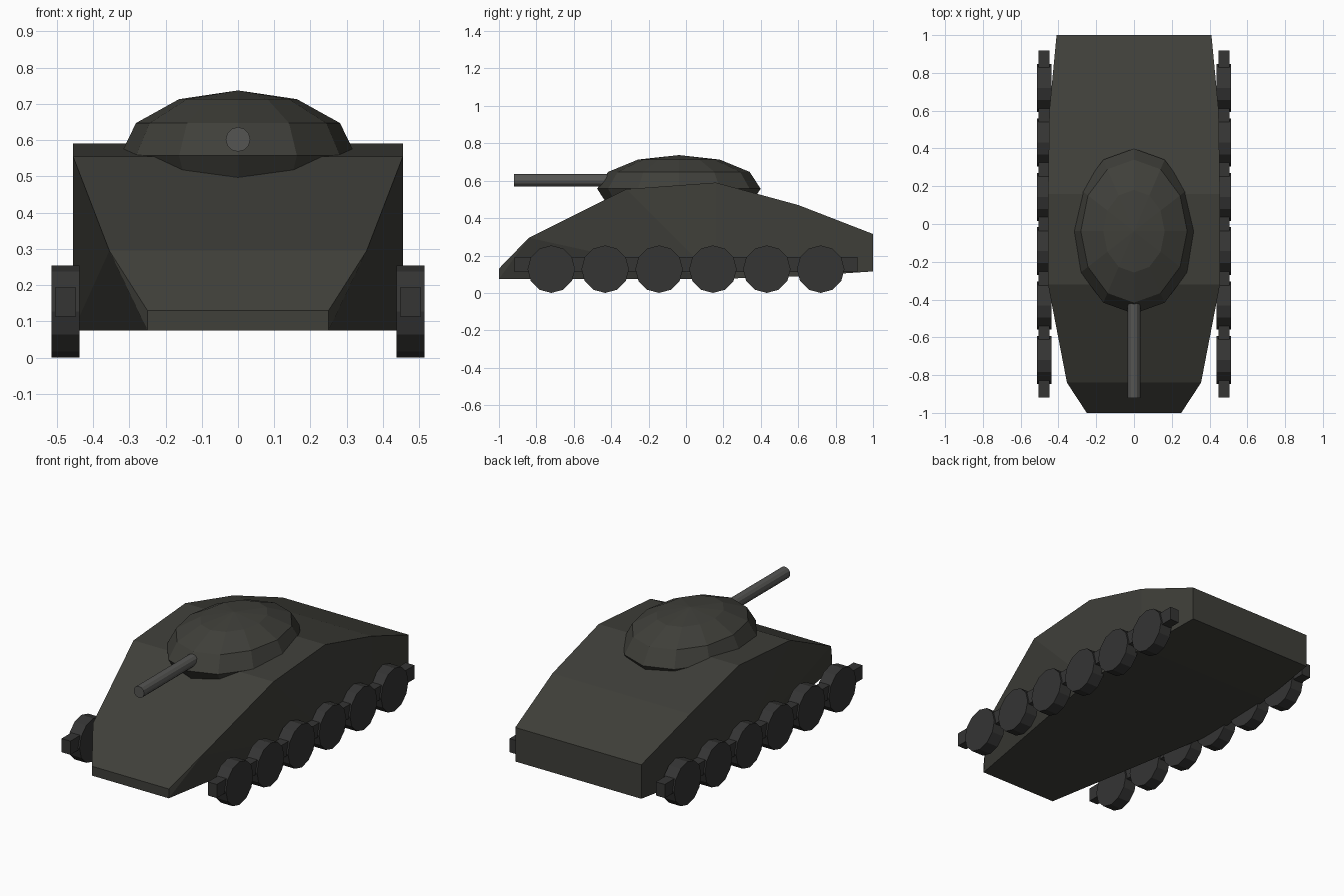
import bpy, bmesh, math
from mathutils import Matrix, Vector

if "Cube" in bpy.data.objects:
    bpy.data.objects.remove(bpy.data.objects["Cube"])


def material(name, rgb):
    mat = bpy.data.materials.new(name)
    mat.diffuse_color = (*rgb, 1)
    mat.use_nodes = True
    mat.node_tree.nodes["Principled BSDF"].inputs["Base Color"].default_value = mat.diffuse_color
    return mat


ARMOUR = material("armour", (0.05, 0.05, 0.042))
STEEL = material("steel", (0.09, 0.09, 0.085))
RUNNING = material("running_gear", (0.035, 0.035, 0.034))


def finish(name, bm, mat):
    bmesh.ops.recalc_face_normals(bm, faces=bm.faces)
    mesh = bpy.data.meshes.new(name)
    bm.to_mesh(mesh)
    bm.free()
    mesh.materials.append(mat)
    ob = bpy.data.objects.new(name, mesh)
    bpy.context.collection.objects.link(ob)
    return ob


def cylinder(name, centre, radius, length, axis, mat):
    bm = bmesh.new()
    turn = Vector((0, 0, 1)).rotation_difference(Vector(axis)).to_matrix().to_4x4()
    bmesh.ops.create_cone(bm, cap_ends=True, segments=12, radius1=radius, radius2=radius,
                          depth=length, matrix=Matrix.Translation(centre) @ turn)
    return finish(name, bm, mat)


# Hull: convex shell over deck and belly outlines (half width, y, z)
deck = [(0.25, -1, 0.13), (0.355, -0.84, 0.295), (0.455, -0.32, 0.555),
        (0.455, 0.16, 0.59), (0.448, 0.6, 0.47), (0.41, 1, 0.315)]
belly = [(0.25, -1, 0.075), (0.455, 0.16, 0.075), (0.448, 0.6, 0.088), (0.41, 1, 0.115)]
bm = bmesh.new()
for x, y, z in deck + belly:
    for side in (-1, 1):
        bm.verts.new((side * x, y, z))
bmesh.ops.convex_hull(bm, input=bm.verts)
bmesh.ops.dissolve_limit(bm, angle_limit=math.radians(0.5), verts=bm.verts, edges=bm.edges)
finish("hull", bm, ARMOUR)

# Turret: flattened faceted ellipsoid
bm = bmesh.new()
bmesh.ops.create_uvsphere(bm, u_segments=12, v_segments=6, radius=1)
bmesh.ops.scale(bm, vec=(0.325, 0.437, 0.18), verts=bm.verts)
bmesh.ops.translate(bm, vec=(0, -0.038, 0.557), verts=bm.verts)
finish("turret", bm, ARMOUR)

# Gun barrel
cylinder("gun_barrel", (0, -0.64, 0.602), 0.034, 0.56, (0, 1, 0), STEEL)

# Running gear: a side rail and six road wheels on each side
for side, label in ((-1, "left"), (1, "right")):
    bm = bmesh.new()
    bmesh.ops.create_cube(bm, size=1)
    bmesh.ops.scale(bm, vec=(0.058, 1.836, 0.08), verts=bm.verts)
    bmesh.ops.translate(bm, vec=(side * 0.476, 0, 0.153), verts=bm.verts)
    finish(f"{label}_rail", bm, RUNNING)
    for i in range(6):
        cylinder(f"{label}_wheel_{i + 1}", (side * 0.476, -0.72 + 0.288 * i, 0.127),
                 0.127, 0.077, (1, 0, 0), RUNNING)
